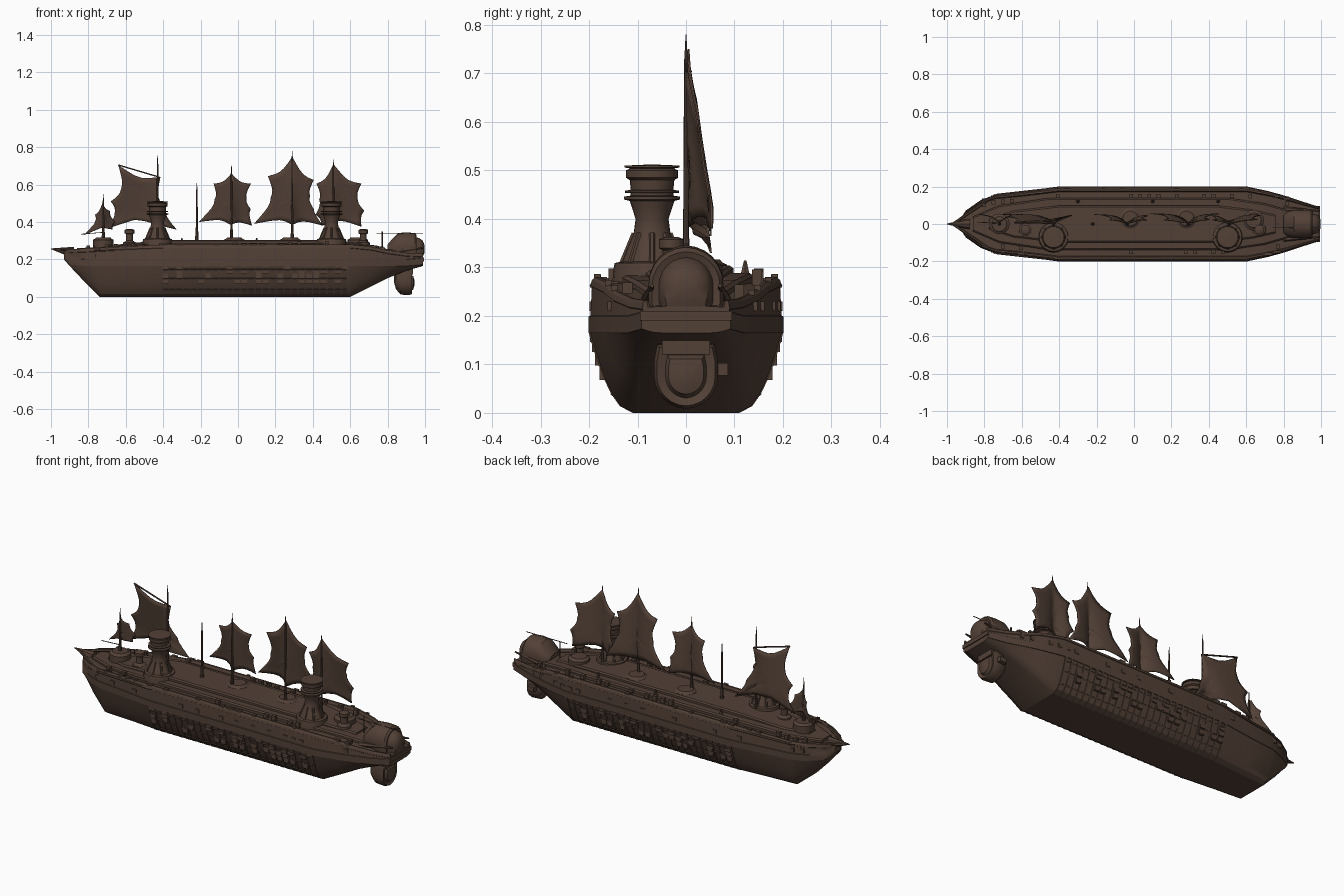
import bpy, bmesh, math, random
from mathutils import Vector

random.seed(4)
if "Cube" in bpy.data.objects:
    bpy.data.objects.remove(bpy.data.objects["Cube"])

wood = bpy.data.materials.new("dark brown wood")
wood.use_nodes = True
BROWN = (0.085, 0.052, 0.037, 1)
wood.diffuse_color = BROWN
wood.node_tree.nodes["Principled BSDF"].inputs["Base Color"].default_value = BROWN


def finish(name, bm, angle=35):
    bmesh.ops.recalc_face_normals(bm, faces=bm.faces)
    mesh = bpy.data.meshes.new(name)
    bm.to_mesh(mesh)
    bm.free()
    mesh.materials.append(wood)
    ob = bpy.data.objects.new(name, mesh)
    bpy.context.collection.objects.link(ob)
    bpy.ops.object.select_all(action='DESELECT')
    ob.select_set(True)
    bpy.context.view_layer.objects.active = ob
    bpy.ops.object.shade_smooth_by_angle(angle=math.radians(angle))
    return ob


def loft(bm, rings):
    rows = [[bm.verts.new(p) for p in ring] for ring in rings]
    for a, b in zip(rows, rows[1:]):
        for i in range(len(a)):
            bm.faces.new((a[i - 1], a[i], b[i], b[i - 1]))
    bm.faces.new(rows[0])
    bm.faces.new(rows[-1])


def lathe(bm, center, profile, sides=20):
    """Rings of (height, radius) turned round the z axis."""
    loft(bm, [[Vector(center) + Vector((r * math.cos(math.tau * i / sides), r * math.sin(math.tau * i / sides), h))
               for i in range(sides)] for h, r in profile])


def rod(bm, a, b, r1, r2=None, sides=6):
    a, b = Vector(a), Vector(b)
    turn = (b - a).to_track_quat('Z', 'Y')
    loft(bm, [[p + turn @ Vector((r * math.cos(math.tau * i / sides), r * math.sin(math.tau * i / sides), 0))
               for i in range(sides)] for p, r in ((a, r1), (b, r2 or r1))])


def box(bm, c, size):
    made = bmesh.ops.create_cube(bm, size=1)["verts"]
    bmesh.ops.scale(bm, vec=size, verts=made)
    bmesh.ops.translate(bm, vec=c, verts=made)


# Hull stations: x, half width, keel height, deck edge height
STATIONS = [(-.93, .025, .2, .252), (-.9, .07, .165, .255), (-.82, .125, .08, .258),
            (-.74, .155, 0, .262), (-.6, .17, 0, .27), (-.4, .197, 0, .28), (.6, .197, 0, .28),
            (.72, .172, .06, .268), (.8, .15, .1, .25), (.9, .118, .14, .236), (.99, .09, .165, .232)]
BILGE = [(math.sin(t * math.pi / 16) ** 1.5, .55 + .45 * math.sin(t * math.pi / 16) ** .75) for t in range(9)]


def station(x):
    for a, b in zip(STATIONS, STATIONS[1:]):
        if x <= b[0]:
            t = (x - a[0]) / (b[0] - a[0])
            return [p + (q - p) * t for p, q in zip(a, b)][1:]
    return STATIONS[-1][1:]


def strake(x):
    w, k, d = station(x)
    return min(max(.165, k + .008), d - .042)


def lower(x, grow=1):
    w, k, d = station(x)
    return [(f * w * grow, k + h * (strake(x) - k)) for h, f in BILGE]


def mirrored(x, half):
    return [(x, y, z) for y, z in half] + [(x, -y, z) for y, z in reversed(half)]


def hull_ring(x):
    w, k, d = station(x)
    s = strake(x)
    upper = [(1.02, s), (1.02, s + .034), (1, s + .036), (.985, d - .02), (1, d - .018),
             (.985, d - .006), (.95, d), (.9, d), (.87, d - .014), (.5, d - .012)]
    return mirrored(x, lower(x) + [(f * w, z) for f, z in upper])


bm = bmesh.new()
loft(bm, [hull_ring(s[0]) for s in STATIONS])
finish("hull", bm, 25)

# Ribs and battens over the lower hull
bm = bmesh.new()
for i in range(27):
    x = -.41 + i * .0385
    loft(bm, [mirrored(e, lower(e, 1.018)) for e in (x - .005, x + .005)])
for side in (-1, 1):
    for y, z in lower(0)[2:8:2]:
        rod(bm, (-.4, side * y, z), (.58, side * y, z), .005, sides=4)
finish("hull_ribs", bm, 25)

# Patch planks between the ribs
bm = bmesh.new()
for side in (-1, 1):
    for i in range(26):
        pts = lower(0)[3:]
        for (y0, z0), (y1, z1) in zip(pts, pts[1:]):
            if random.random() < .3:
                box(bm, (-.39 + i * .0385, side * (y0 + y1) / 2, (z0 + z1) / 2), (.03, abs(y1 - y0) + .004, z1 - z0))
finish("hull_patches", bm)

# Bow spike with its side spars
bm = bmesh.new()
rod(bm, (-.88, 0, .238), (-1, 0, .257), .03, .002, 8)
for side in (-1, 1):
    rod(bm, (-.97, 0, .25), (-.74, side * .155, .25), .007)
    rod(bm, (-.74, side * .155, .25), (-.4, side * .193, .262), .006)
finish("bow_spike", bm)

# Raised deck in two tiers
DECK = [(-.86, .04), (-.72, .1), (-.45, .14), (.5, .14), (.7, .11), (.84, .07)]
bm = bmesh.new()
for fx, fw, rise in ((1, 1, .008), (.9, .7, .024)):
    rings = []
    for x, w in DECK:
        z = station(x * fx)[2]
        top = z + rise * (.5 if abs(x) > .65 else 1)
        w *= fw
        rings.append(mirrored(x * fx, [(w, z - .03), (w, top - .006), (w - .008, top)]))
    loft(bm, rings)
finish("raised_deck", bm, 25)

# Rail caps, gun ports and deck clutter
bm = bmesh.new()
for side in (-1, 1):
    for i in range(34):
        x = -.8 + i * .049
        w, k, d = station(x)
        if random.random() < .4:
            box(bm, (x, side * w * .985, strake(x) + .055), (.026, .01, .02))
        if random.random() < .4:
            box(bm, (x, side * w * .93, d), (random.uniform(.015, .04), .014, .012))
        if random.random() < .3:
            box(bm, (x, side * w * .76, d), (.02, .02, random.uniform(.015, .035)))
for x in (-.3, .1, .45):
    rod(bm, (x, .122, .28), (x, .122, .314), .012, .003)
finish("rails_and_fittings", bm)

# Watch towers
TOWER = [(.27, .082), (.3, .079), (.309, .077), (.312, .062), (.34, .051), (.37, .038), (.4, .034), (.425, .042),
         (.437, .046), (.44, .058), (.446, .058), (.448, .044), (.453, .044), (.454, .056), (.458, .056),
         (.46, .044), (.48, .046), (.485, .054), (.5, .054), (.504, .045), (.506, .057), (.51, .057), (.512, .01)]
for name, x in (("front_tower", -.43), ("rear_tower", .5)):
    bm = bmesh.new()
    lathe(bm, (x, -.07, 0), TOWER, sides=24)
    for i in range(8):
        t = math.tau * i / 8
        c, s = math.cos(t), math.sin(t)
        rod(bm, (x + .066 * c, -.07 + .066 * s, .3), (x + .037 * c, -.07 + .037 * s, .37), .006)
    finish(name, bm)

# Small deck turrets
bm = bmesh.new()
for x, y in ((-.58, -.03), (.67, -.03)):
    lathe(bm, (x, y, .25), [(0, .04), (.04, .035), (.05, .018), (.085, .018), (.09, .026), (.108, .026), (.113, .012)], 12)
for x, y in ((-.02, .03), (.28, .03), (.64, .02), (-.72, 0)):
    lathe(bm, (x, y, .25), [(0, .055), (.055, .055), (.06, .045), (.066, .04)], 16)
finish("deck_turrets", bm)

# Masts: x, top height
MASTS = [(-.72, .55), (-.43, .755), (-.22, .61), (-.035, .705), (.29, .78), (.51, .735)]
bm = bmesh.new()
for x, top in MASTS:
    rod(bm, (x, 0, .25), (x, 0, .36), .012, .007, 8)
    rod(bm, (x, 0, .36), (x, 0, top - .05), .006, .004, 8)
    rod(bm, (x, 0, top - .05), (x, 0, top), .004, .001)
finish("masts", bm)

# Sails: spiked corners joined by scalloped edges
SAILS = {
    "bow_sail": (-.72, [(-.725, .5), (-.765, .44), (-.765, .4), (-.825, .33), (-.67, .36), (-.655, .4), (-.685, .46)]),
    "front_sail": (-.43, [(-.64, .705), (-.62, .6), (-.68, .51), (-.66, .44), (-.7, .365), (-.33, .36),
                          (-.39, .46), (-.415, .64)]),
    "middle_sail": (-.035, [(-.035, .66), (-.13, .605), (-.125, .52), (-.21, .4), (-.04, .385), (.075, .38),
                            (.068, .47), (.045, .53), (.068, .605)]),
    "main_sail": (.29, [(.29, .75), (.16, .645), (.175, .53), (.085, .39), (.29, .385), (.455, .38),
                        (.405, .47), (.385, .54), (.405, .625)]),
    "rear_sail": (.51, [(.51, .71), (.42, .605), (.435, .52), (.415, .44), (.45, .38), (.66, .375),
                        (.675, .46), (.64, .53), (.66, .605)]),
}
for name, (mast, corners) in SAILS.items():
    pts = [Vector(c) for c in corners]
    mid = sum(pts, Vector((0, 0))) / len(pts)
    edge = []
    for a, b in zip(pts, pts[1:] + pts[:1]):
        for i in range(5):
            t = i / 5
            p = a.lerp(b, t)
            edge.append(p + (mid - p).normalized() * (b - a).length * .55 * t * (1 - t))
    bm = bmesh.new()
    rows = []
    for f in (1, .8, .6, .4, .2, .02):
        row = []
        for p in edge:
            x, z = mid.lerp(p, f)
            drop = min(1, max(0, (.75 - z) / .32))
            belly = 1 - math.exp(-abs(x - mast) / .04)
            row.append(bm.verts.new((x, .003 + .05 * drop * belly, z)))
        rows.append(row)
    for a, b in zip(rows, rows[1:]):
        for i in range(len(a)):
            bm.faces.new((a[i - 1], a[i], b[i], b[i - 1]))
    bm.faces.new(rows[-1])
    cloth = finish(name, bm, 60)
    thick = cloth.modifiers.new("thickness", 'SOLIDIFY')
    thick.thickness = .004

# Gaff and rigging lines
bm = bmesh.new()
rod(bm, (-.64, .008, .705), (-.42, .004, .64), .004)
rod(bm, (-.84, .01, .335), (-.72, .004, .345), .002)
rod(bm, (.74, -.02, .34), (.99, -.02, .34), .002)
rod(bm, (.77, 0, .25), (.77, 0, .35), .004)
finish("rigging", bm)

# Arched shapes along x, one upright and one hanging
ARCH = [(.9, -1), (1, -.5), (1, 0)] + [(math.cos(t * math.pi / 12), math.sin(t * math.pi / 12)) for t in range(1, 6)] + [(.06, 1)]


def arched(bm, sections, flip=1):
    """Sections of x, centre height, half width, half height."""
    loft(bm, [mirrored(x, [(y * w, c + flip * z * h) for y, z in ARCH]) for x, c, w, h in sections])


# Stern housing with a domed end, on its ledge
bm = bmesh.new()
arched(bm, [(.8, .25, .05, .03), (.825, .258, .068, .052), (.855, .268, .075, .073), (.9, .268, .077, .077),
            (.945, .265, .077, .076), (.955, .262, .07, .07), (.95, .262, .056, .058), (.97, .261, .053, .053),
            (.988, .258, .043, .042), (.998, .255, .022, .02)])
for side in (-1, 1):
    rod(bm, (.8, side * .08, .235), (.995, side * .07, .262), .014, .004)
box(bm, (.955, 0, .2), (.08, .19, .02))
finish("stern_housing", bm)

# Rounded rudder pod hanging under the stern
bm = bmesh.new()
arched(bm, [(.835, .1, .03, .025), (.845, .09, .052, .05), (.87, .078, .064, .066), (.915, .075, .066, .066),
            (.93, .075, .06, .06), (.924, .075, .042, .044), (.937, .075, .036, .036), (.943, .075, .014, .014)], -1)
box(bm, (.89, 0, .14), (.09, .1, .04))
box(bm, (.89, .072, .09), (.04, .03, .025))
finish("rudder_pod", bm)
